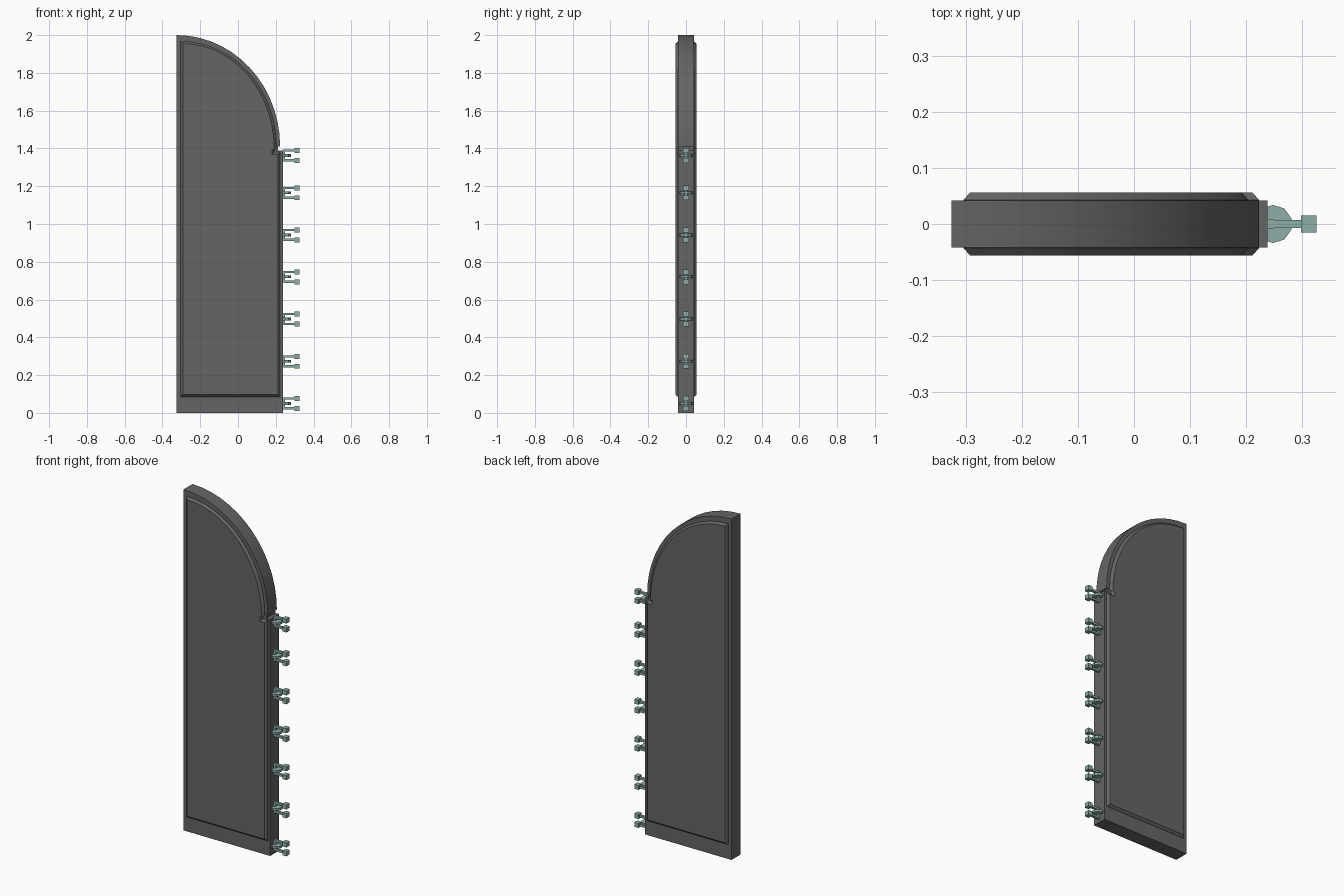
import bpy, bmesh, math

if "Cube" in bpy.data.objects:
    bpy.data.objects.remove(bpy.data.objects["Cube"])

def material(name, col):
    m = bpy.data.materials.new(name)
    m.diffuse_color = (*col, 1)
    m.use_nodes = True
    m.node_tree.nodes["Principled BSDF"].inputs["Base Color"].default_value = m.diffuse_color
    return m

DARK = material("dark_grey", (0.13, 0.13, 0.13))
TEAL = material("pale_teal", (0.27, 0.42, 0.39))

def finish(name, bm, mat, smooth=False):
    bmesh.ops.recalc_face_normals(bm, faces=bm.faces)
    me = bpy.data.meshes.new(name)
    bm.to_mesh(me)
    bm.free()
    ob = bpy.data.objects.new(name, me)
    bpy.context.collection.objects.link(ob)
    me.materials.append(mat)
    if smooth:
        bpy.context.view_layer.objects.active = ob
        ob.select_set(True)
        bpy.ops.object.shade_smooth_by_angle(angle=math.radians(25))
        ob.select_set(False)
    return ob

def leaf_outline(left, right, bottom, top, spring, arc_right, notch, step):
    """Half-arch profile with a small notch where the arch springs."""
    pts = [(left, bottom), (right, bottom), (right, step), (notch, step),
           (notch, spring)]
    n = 14
    for i in range(n + 1):
        a = math.pi / 2 * i / n
        pts.append((left + (arc_right - left) * math.cos(a),
                    spring + (top - spring) * math.sin(a)))
    return pts

def loft(name, sections, mat):
    """Bridge matching (outline, y) sections and cap both ends."""
    bm = bmesh.new()
    rings = [[bm.verts.new((x, y, z)) for x, z in pts] for pts, y in sections]
    for a, b in zip(rings, rings[1:]):
        for i in range(len(a)):
            j = (i + 1) % len(a)
            bm.faces.new((a[i], a[j], b[j], b[i]))
    bm.faces.new(rings[0])
    bm.faces.new(rings[-1])
    return finish(name, bm, mat, True)

# Door slab
slab = leaf_outline(-0.325, 0.238, 0, 2.0, 1.41, 0.223, 0.213, 1.388)
loft("door_slab", [(slab, -0.042), (slab, 0.042)], DARK)

# Raised chamfered panels on both faces
outer = leaf_outline(-0.304, 0.223, 0.085, 1.967, 1.405, 0.204, 0.193, 1.38)
inner = leaf_outline(-0.292, 0.211, 0.097, 1.955, 1.393, 0.192, 0.181, 1.368)
for label, s in (("front", -1), ("back", 1)):
    loft(label + "_panel",
         [(outer, s * 0.040), (outer, s * 0.043), (inner, s * 0.056)], DARK)

# Hinges down the right edge
def box(bm, c, size):
    vs = bmesh.ops.create_cube(bm, size=1)["verts"]
    bmesh.ops.scale(bm, vec=size, verts=vs)
    bmesh.ops.translate(bm, vec=c, verts=vs)

for k, z in enumerate((0.05, 0.273, 0.497, 0.72, 0.942, 1.165, 1.363)):
    bm = bmesh.new()
    # flat mounting lug
    lug = bmesh.ops.create_cone(bm, cap_ends=True, segments=10,
                                radius1=0.034, radius2=0.034, depth=0.014)["verts"]
    bmesh.ops.translate(bm, vec=(0.248, 0, z), verts=lug)
    # upright strap, two arms and their end blocks
    box(bm, (0.243, 0, z), (0.012, 0.018, 0.062))
    for s in (-1, 1):
        box(bm, (0.272, 0, z + s * 0.026), (0.064, 0.015, 0.012))
        box(bm, (0.3115, 0, z + s * 0.026), (0.027, 0.03, 0.026))
    finish("hinge_%d" % (k + 1), bm, TEAL)
